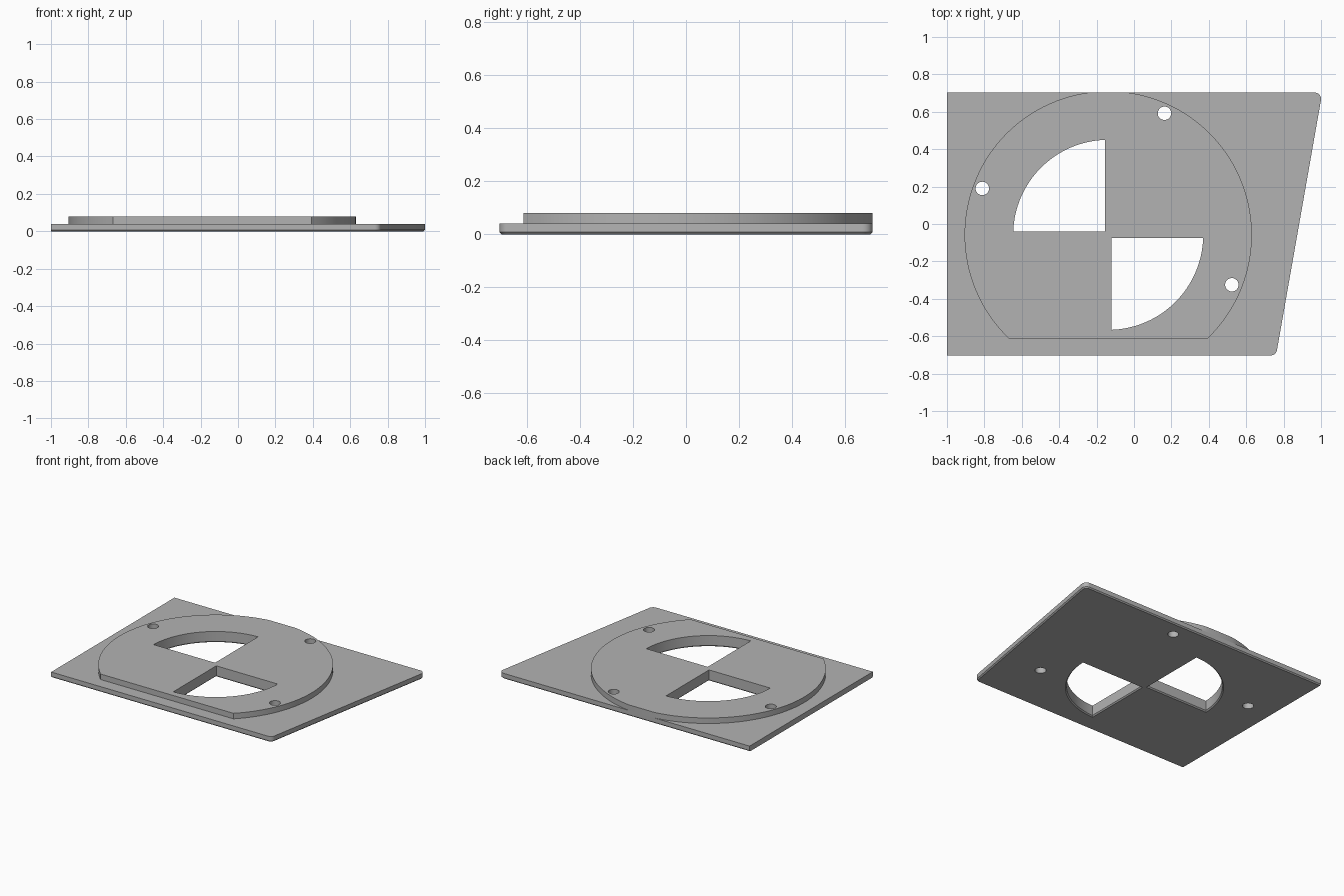
import bpy, bmesh
from math import cos, sin, pi, radians, asin, acos

if "Cube" in bpy.data.objects:
    bpy.data.objects.remove(bpy.data.objects["Cube"])

grey = bpy.data.materials.new("plain grey")
grey.use_nodes = True
COLOUR = (0.45, 0.45, 0.45, 1)
grey.diffuse_color = COLOUR
grey.node_tree.nodes["Principled BSDF"].inputs["Base Color"].default_value = COLOUR

CX, CY, R = -0.138, -0.058, 0.768      # raised disc
HALF = 0.703                           # half depth of the plate
T, TOP = 0.04, 0.08                    # plate and disc heights
CH = 0.008                             # bottom chamfer


def arc(x, y, r, a0, a1, n):
    return [(x + r * cos(a0 + (a1 - a0) * i / n),
             y + r * sin(a0 + (a1 - a0) * i / n)) for i in range(n + 1)]


def loft(name, layers):
    """Closed solid through matching outlines, given as (outline, z)."""
    bm = bmesh.new()
    rings = [[bm.verts.new((x, y, z)) for x, y in pts] for pts, z in layers]
    n = len(rings[0])
    for a, b in zip(rings, rings[1:]):
        for i in range(n):
            j = (i + 1) % n
            bm.faces.new((a[i], a[j], b[j], b[i]))
    bm.faces.new(rings[0][::-1])
    bm.faces.new(rings[-1])
    bmesh.ops.recalc_face_normals(bm, faces=bm.faces)
    me = bpy.data.meshes.new(name)
    bm.to_mesh(me)
    bm.free()
    me.materials.append(grey)
    ob = bpy.data.objects.new(name, me)
    bpy.context.collection.objects.link(ob)
    return ob


def plate_outline(inset):
    # square left end, slanted right side with two rounded corners
    r, tilt = 0.035, radians(-10)
    y = HALF - r
    pts = [(-1, HALF - inset), (-1, -HALF + inset)]
    pts += arc(0.73, -y, r - inset, -pi / 2, tilt, 8)
    pts += arc(0.965, y, r - inset, tilt, pi / 2, 8)
    return pts


def disc_outline():
    # circle trimmed flat at the front and flush with the plate at the back
    low = asin((-0.613 - CY) / R)
    high = asin((HALF - CY) / R)
    return arc(CX, CY, R, low, high, 48) + arc(CX, CY, R, pi - high, pi - low, 48)


def sector_outline(side, grow):
    # quarter window; side +1 is front left, -1 is back right
    gap, r = 0.017 - grow, 0.508 + grow
    a = asin(gap / r)
    pts = [(gap, -gap)] + arc(0, 0, r, a - pi / 2, -a, 32)
    return [(CX + side * x, CY + side * y) for x, y in pts]


plate = loft("base_plate", [(plate_outline(CH), 0), (plate_outline(0), CH),
                            (plate_outline(0), T)])
disc = loft("raised_disc", [(disc_outline(), T), (disc_outline(), TOP)])

# window and screw hole cutters
cutters = []
for side in (1, -1):
    wide, snug = sector_outline(side, CH), sector_outline(side, 0)
    cutters.append(loft("window_cutter", [(wide, -0.05), (wide, 0), (snug, CH), (snug, 0.15)]))
for x, y in ((-0.811, 0.19), (0.163, 0.592), (0.523, -0.325)):
    ring = arc(x, y, 0.036, 0, 2 * pi, 32)[:-1]
    cutters.append(loft("screw_hole_cutter", [(ring, -0.05), (ring, 0.15)]))

for ob in (plate, disc):
    bpy.ops.object.select_all(action='DESELECT')
    ob.select_set(True)
    bpy.context.view_layer.objects.active = ob
    for c in cutters:
        m = ob.modifiers.new("cut", 'BOOLEAN')
        m.operation, m.solver, m.object = 'DIFFERENCE', 'EXACT', c
        bpy.ops.object.modifier_apply(modifier=m.name)
    bpy.ops.object.shade_smooth_by_angle(angle=radians(30))

for c in cutters:
    bpy.data.objects.remove(c)
